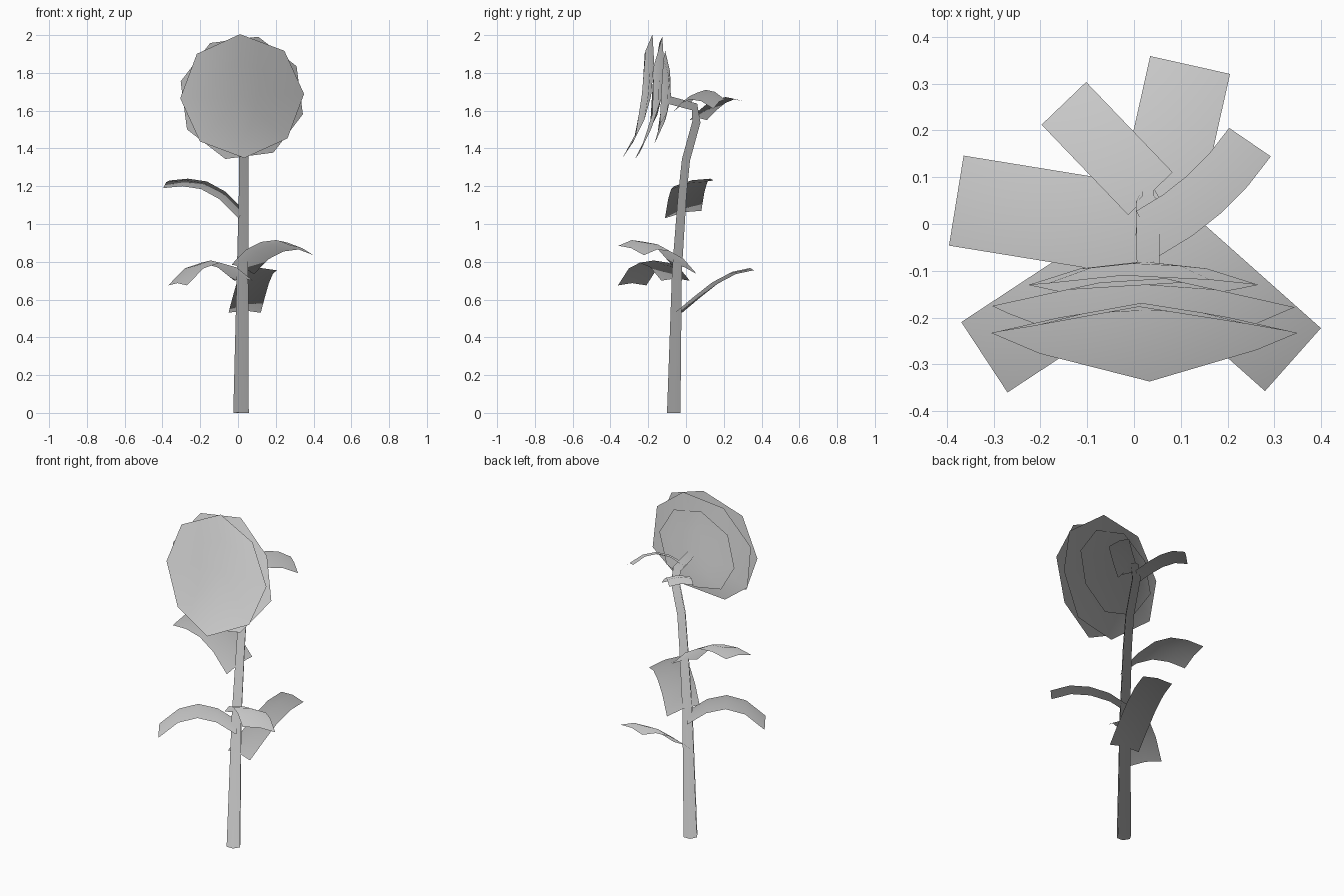
import bpy, bmesh, math
from mathutils import Vector

cube = bpy.data.objects.get("Cube")
if cube:
    bpy.data.objects.remove(cube, do_unlink=True)

GREY = (0.6, 0.6, 0.6, 1)
mat = bpy.data.materials.new("plain grey")
mat.use_nodes = True
mat.diffuse_color = GREY
mat.node_tree.nodes["Principled BSDF"].inputs["Base Color"].default_value = GREY


def finish(name, bm):
    """Smooth mesh with soft foliage normals that fan up and outward."""
    me = bpy.data.meshes.new(name)
    bm.to_mesh(me)
    bm.free()
    me.materials.append(mat)
    me.shade_smooth()
    me.normals_split_custom_set_from_vertices(
        [Vector((v.co.x, v.co.y, 1)).normalized() for v in me.vertices])
    bpy.context.collection.objects.link(bpy.data.objects.new(name, me))


def skin(bm, rows, closed):
    """Join successive rows of vertices with quads."""
    n = len(rows[0])
    for a, b in zip(rows, rows[1:]):
        for i in range(n if closed else n - 1):
            j = (i + 1) % n
            bm.faces.new((a[i], a[j], b[j], b[i]))


def stem(name, path, sides=6):
    """Tapered tube along (x, y, z, radius) points."""
    bm = bmesh.new()
    pts = [Vector(p[:3]) for p in path]
    rows = []
    for i, p in enumerate(pts):
        t = (pts[min(i + 1, len(pts) - 1)] - pts[max(i - 1, 0)]).normalized()
        v = t.cross(Vector((1, 0, 0))).normalized()
        u = v.cross(t)
        ring = [k * math.tau / sides for k in range(sides)]
        rows.append([bm.verts.new(p + path[i][3] * (u * math.cos(a) + v * math.sin(a)))
                     for a in ring])
    skin(bm, rows, True)
    bm.faces.new(rows[0])
    bm.faces.new(rows[-1])
    bmesh.ops.recalc_face_normals(bm, faces=bm.faces)
    finish(name, bm)


def leaf(name, root, tip, width, heights, roll=0.0, bow=0.0):
    """Arched ribbon; roll lifts its left edge, bow bends it sideways."""
    bm = bmesh.new()
    a, b = Vector(root), Vector(tip)
    d = b - a
    rows = []
    for i, z in enumerate(heights):
        t = i / (len(heights) - 1)
        side0 = Vector((-d.y, d.x)).normalized()
        c = a + d * t + side0 * bow * 4 * t * (1 - t)
        tan = d + side0 * bow * 4 * (1 - 2 * t)
        side = Vector((-tan.y, tan.x)).normalized() * width / 2
        rows.append([bm.verts.new((c.x + s * side.x, c.y + s * side.y,
                                   z + s * roll + 0.012 * (1 - abs(s))))
                     for s in (1, 0, -1)])
    skin(bm, rows, False)
    finish(name, bm)


def petal_disc(name, centre, radius, turn, lean, dish, sides=8):
    """Dished polygon facing forward, its lower rim curling out."""
    bm = bmesh.new()
    cx, cy, cz = centre
    rows = []
    for f in (1.0, 0.55):
        row = []
        for k in range(sides):
            a = turn + k * math.tau / sides
            s = math.sin(a)
            y = cy - dish * f * f + lean * f * (s ** 3 - 0.3 * s * s)
            row.append(bm.verts.new((cx + radius * f * math.cos(a), y, cz + radius * f * s)))
        rows.append(row)
    skin(bm, rows, True)
    hub = bm.verts.new(centre)
    for k in range(sides):
        bm.faces.new((rows[1][k], rows[1][(k + 1) % sides], hub))
    finish(name, bm)


# Stem bending over into the flower's neck
stem("stem", [(0.016, -0.065, 0, 0.041), (0.024, -0.048, 0.75, 0.03),
              (0.03, -0.02, 1.15, 0.026), (0.03, 0.0, 1.34, 0.025),
              (0.03, 0.055, 1.54, 0.025), (0.03, 0.045, 1.62, 0.026),
              (0.03, -0.085, 1.655, 0.024)])

# Flower head: two rotated petal layers and a smaller back cup
petal_disc("front_petals", (0.022, -0.185, 1.677), 0.328, math.radians(2), 0.08, 0.048)
petal_disc("middle_petals", (0.02, -0.13, 1.668), 0.335, math.radians(-15), 0.08, 0.045)
petal_disc("back_cup", (0.02, -0.08, 1.67), 0.25, math.radians(10), 0.03, 0.05)

# Leaves up the stem
leaf("left_rear_leaf", (0.035, -0.04), (0.12, 0.34), 0.175, (0.53, 0.61, 0.685, 0.735, 0.755))
leaf("right_front_leaf", (0.03, -0.055), (-0.32, -0.285), 0.18, (0.70, 0.77, 0.795, 0.765, 0.675))
leaf("left_front_leaf", (0.025, -0.01), (0.34, -0.29), 0.18, (0.76, 0.84, 0.88, 0.89, 0.86), roll=-0.025)
leaf("right_side_leaf", (0.02, -0.015), (-0.38, 0.05), 0.195, (1.05, 1.15, 1.205, 1.22, 1.21), roll=-0.02)

# Small leaves below the flower
leaf("small_right_leaf", (0.035, 0.065), (-0.15, 0.258), 0.132, (1.55, 1.6, 1.64, 1.66, 1.65))
leaf("small_left_leaf", (0.03, -0.02), (0.248, 0.175), 0.108, (1.62, 1.665, 1.685, 1.675, 1.635),
     roll=0.025, bow=-0.018)
